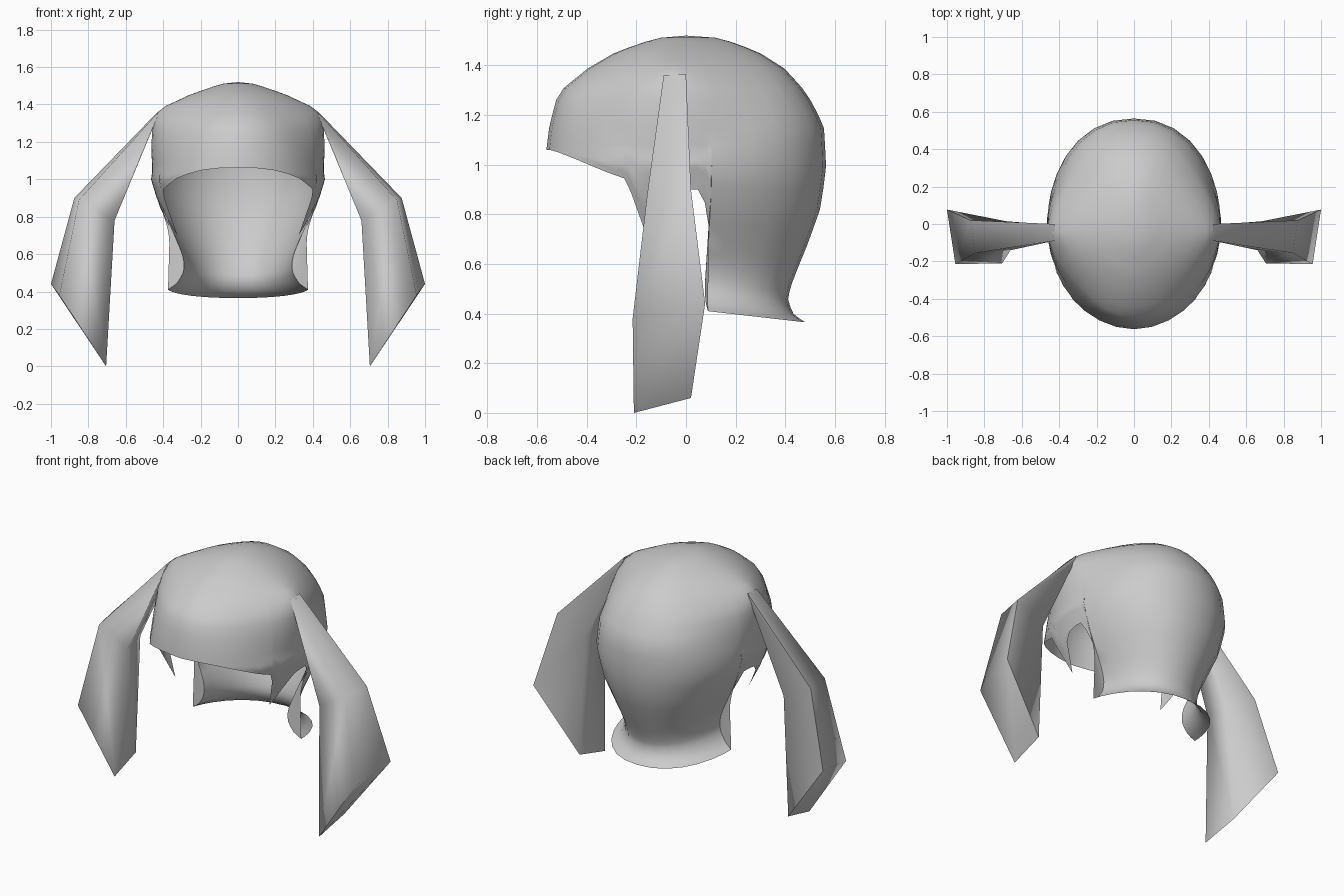
import bpy, bmesh, math
from mathutils import Vector

if "Cube" in bpy.data.objects:
    bpy.data.objects.remove(bpy.data.objects["Cube"])

# Cap levels: height, half width, front depth, back depth
LEVELS = [(1.52, .0, .0, .0), (1.51, .08, .12, .14), (1.455, .20, .28, .29), (1.385, .30, .40, .40),
          (1.29, .39, .515, .485), (1.16, .44, .55, .555), (1.0, .465, .57, .565), (.85, .42, .51, .545),
          (.72, .355, .455, .495), (.62, .305, .43, .45), (.55, .29, .40, .42), (.50, .30, .40, .41),
          (.45, .335, .40, .435), (.42, .38, .42, .48)]
# Hem line: angle from the front, height (bangs, sideburn, ear gap, nape)
HEM = [(0, 1.06), (12, 1.06), (24, 1.05), (35, 1.03), (45, 1.005), (55, .97), (63, .945), (65, .89),
       (70, .70), (74, .76), (79, .85), (84, .89), (90, .90), (95, .90), (98, .85), (100.5, .75),
       (100.6, .42), (108, .42), (118, .42), (130, .42), (142, .42), (155, .42), (168, .42), (180, .42)]
UPPER, LOWER = 13, 14
TIE = Vector((.435, -.05, 1.365))
BASE = Vector((.325, -.05, 1.36))


def level_index(z):
    for i in range(len(LEVELS) - 1):
        a, b = LEVELS[i][0], LEVELS[i + 1][0]
        if b <= z <= a:
            return i + (a - z) / (a - b)
    return len(LEVELS) - 1


def cap_point(deg, s):
    i = min(int(s), len(LEVELS) - 2)
    z, w, f, b = [p + (q - p) * (s - i) for p, q in zip(LEVELS[i], LEVELS[i + 1])]
    t = math.radians(deg)
    c, sn = math.cos(t), math.sin(t)
    if c < 0:
        sn = max(sn, 0) ** .9
    y = -c * (f if c > 0 else b)
    z -= .055 * max(0, -c) * min(1, max(0, (1 - z) / .55))
    p = Vector((w * sn, y, z))
    # pull the cap out to where the hair is tied
    pull = max(0, 1 - (p - BASE).length / .36) ** 1.4
    return p + (TIE - BASE) * pull


def finish(name, bm, angle):
    bmesh.ops.remove_doubles(bm, verts=bm.verts, dist=.0005)
    bmesh.ops.dissolve_degenerate(bm, dist=.0005, edges=bm.edges)
    bmesh.ops.recalc_face_normals(bm, faces=bm.faces)
    me = bpy.data.meshes.new(name)
    bm.to_mesh(me)
    bm.free()
    ob = bpy.data.objects.new(name, me)
    bpy.context.collection.objects.link(ob)
    bpy.ops.object.select_all(action='DESELECT')
    ob.select_set(True)
    bpy.context.view_layer.objects.active = ob
    bpy.ops.object.shade_smooth_by_angle(angle=math.radians(angle))


def skin(bm, cols):
    for a, b in zip(cols, cols[1:]):
        for r in range(len(a) - 1):
            bm.faces.new((a[r], a[r + 1], b[r + 1], b[r]))


# Hair cap with bangs, sideburns and flared nape: shared rows above the brow, hem rows below
bm = bmesh.new()
brow = level_index(1.08)
for side in (1, -1):
    cols = []
    for deg, z in HEM:
        end = level_index(z)
        steps = [brow * r / UPPER for r in range(UPPER)]
        steps += [brow + (end - brow) * r / LOWER for r in range(LOWER + 1)]
        pts = [cap_point(deg, s) for s in steps]
        cols.append([bm.verts.new((p.x * side, p.y, p.z)) for p in pts])
    skin(bm, cols)
finish("hair_cap", bm, 60)

# Pigtails: four-sided sections, outer back, outer front, inner front, inner back
RINGS = [[(.425, 0, 1.365), (.425, -.09, 1.36), (.44, -.09, 1.31), (.44, -.005, 1.31)],
         [(.875, .02, .90), (.85, -.155, .89), (.66, -.14, .78), (.685, .015, .80)],
         [(1.0, .077, .44), (.955, -.215, .38), (.705, -.21, .0), (.72, .02, .06)]]
for side, label in ((1, "right"), (-1, "left")):
    bm = bmesh.new()
    rings = [[bm.verts.new((x * side, y, z)) for x, y, z in ring] for ring in RINGS]
    skin(bm, [[ring[k % 4] for ring in rings] for k in range(5)])
    bm.faces.new(rings[-1])
    finish("pigtail_" + label, bm, 95)
